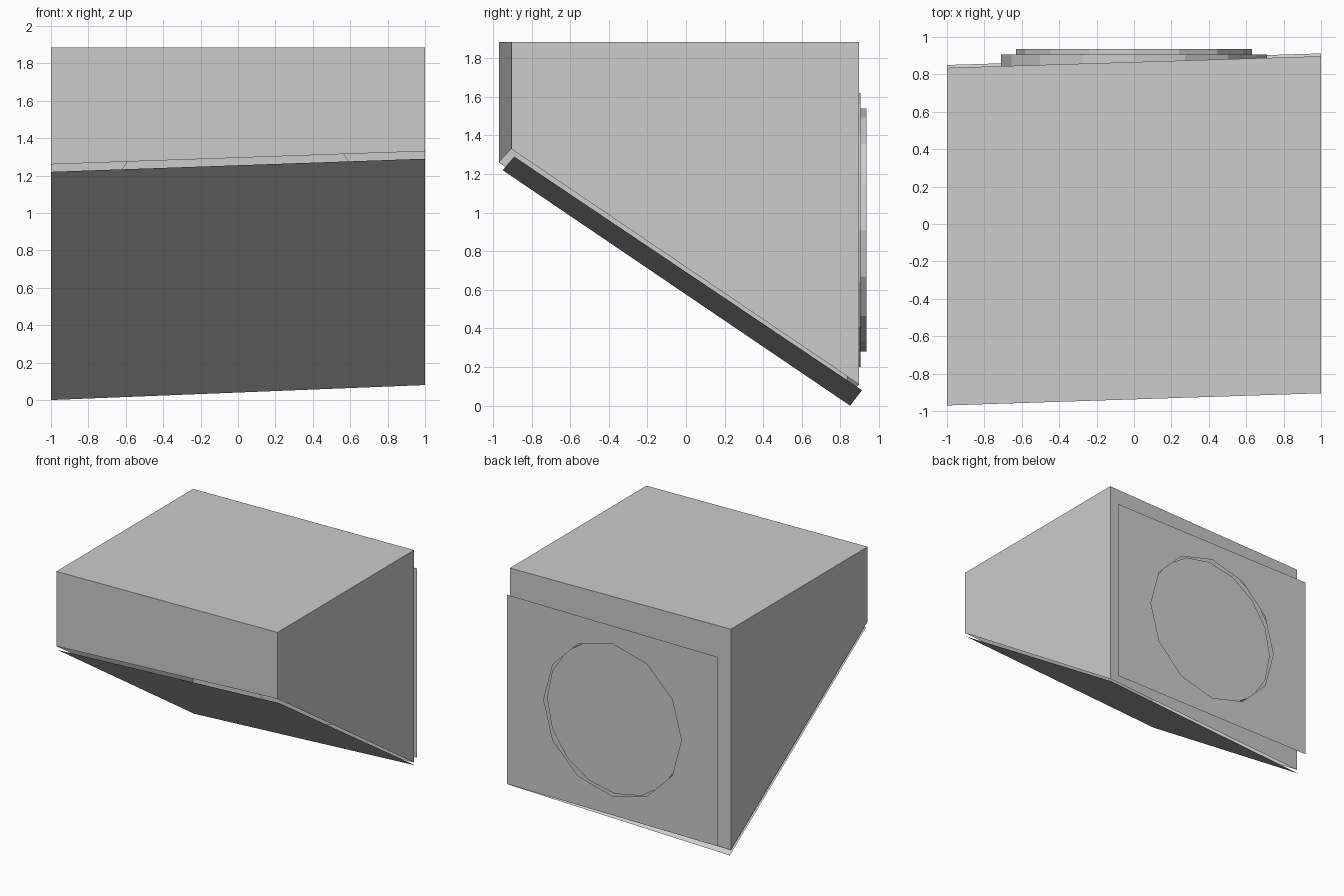
import bpy, bmesh, math
from mathutils import Matrix, Vector

if "Cube" in bpy.data.objects:
    bpy.data.objects.remove(bpy.data.objects["Cube"])

grey = bpy.data.materials.new("light_grey")
grey.diffuse_color = (0.604, 0.604, 0.604, 1)
grey.use_nodes = True
grey.node_tree.nodes["Principled BSDF"].inputs["Base Color"].default_value = grey.diffuse_color


def finish(bm, name):
    mesh = bpy.data.meshes.new(name)
    bm.to_mesh(mesh)
    bm.free()
    mesh.materials.append(grey)
    obj = bpy.data.objects.new(name, mesh)
    bpy.context.collection.objects.link(obj)
    return obj


def from_faces(name, points, faces):
    bm = bmesh.new()
    verts = [bm.verts.new(p) for p in points]
    for f in faces:
        bm.faces.new([verts[i] for i in f])
    return finish(bm, name)


# Skewed wedge cabinet: thin walls, open along the sloping underside
TOP = 1.885
cabinet = []
for x, front, back, z_front, z_back in ((-1, -0.97, 0.835, 1.26, 0.04),
                                        (1, -0.905, 0.897, 1.33, 0.11)):
    cabinet += [(x, front, z_front), (x, back, z_back),
                (x, back, TOP), (x, front, TOP)]
from_faces("cabinet", cabinet, [
    (0, 3, 2, 1),   # left side
    (4, 5, 6, 7),   # right side
    (0, 4, 7, 3),   # front
    (1, 2, 6, 5),   # back
    (3, 7, 6, 2),   # top
])

# Thin sloping base sheet hung just below the cabinet
from_faces("base_sheet",
           [(-1, -0.95, 1.22), (1, -0.89, 1.29), (1, 0.912, 0.08), (-1, 0.85, 0)],
           [(0, 3, 2, 1)])

# Speaker: wide flange with a smaller raised rim behind it
CENTRE_Z = 0.91


def drum(name, radius, y0, y1):
    bm = bmesh.new()
    place = Matrix.Translation((0, (y0 + y1) / 2, CENTRE_Z)) @ Matrix.Rotation(math.pi / 2, 4, 'X')
    bmesh.ops.create_cone(bm, cap_ends=True, segments=16, radius1=radius,
                          radius2=radius, depth=y1 - y0)
    # Put corners exactly on the horizontal and vertical axes
    for i, v in enumerate(bm.verts):
        a = round(math.atan2(v.co.y, v.co.x) / (math.pi / 8)) * math.pi / 8
        v.co.x, v.co.y = radius * math.cos(a), radius * math.sin(a)
    bmesh.ops.transform(bm, matrix=place, verts=bm.verts)
    return finish(bm, name)


drum("speaker_flange", 0.71, 0.83, 0.905)
drum("speaker_rim", 0.63, 0.905, 0.935)

# Rear cover sheet with a twelve-sided opening
Y = 0.97
bm = bmesh.new()
outer = [(-0.975, Y, 0.115), (0.975, Y, 0.115), (0.975, Y, 1.697), (-0.975, Y, 1.697)]
hole = [(0.637 * math.cos(i * math.pi / 6), Y, CENTRE_Z + 0.637 * math.sin(i * math.pi / 6))
        for i in range(12)]
edges = []
for loop in (outer, hole):
    vs = [bm.verts.new(p) for p in loop]
    edges += [bm.edges.new((vs[i - 1], vs[i])) for i in range(len(vs))]
bmesh.ops.triangle_fill(bm, use_beauty=True, use_dissolve=False,
                        edges=edges, normal=Vector((0, 1, 0)))
for f in bm.faces:
    f.normal_update()
    if f.normal.y < 0:
        f.normal_flip()
finish(bm, "rear_cover")
